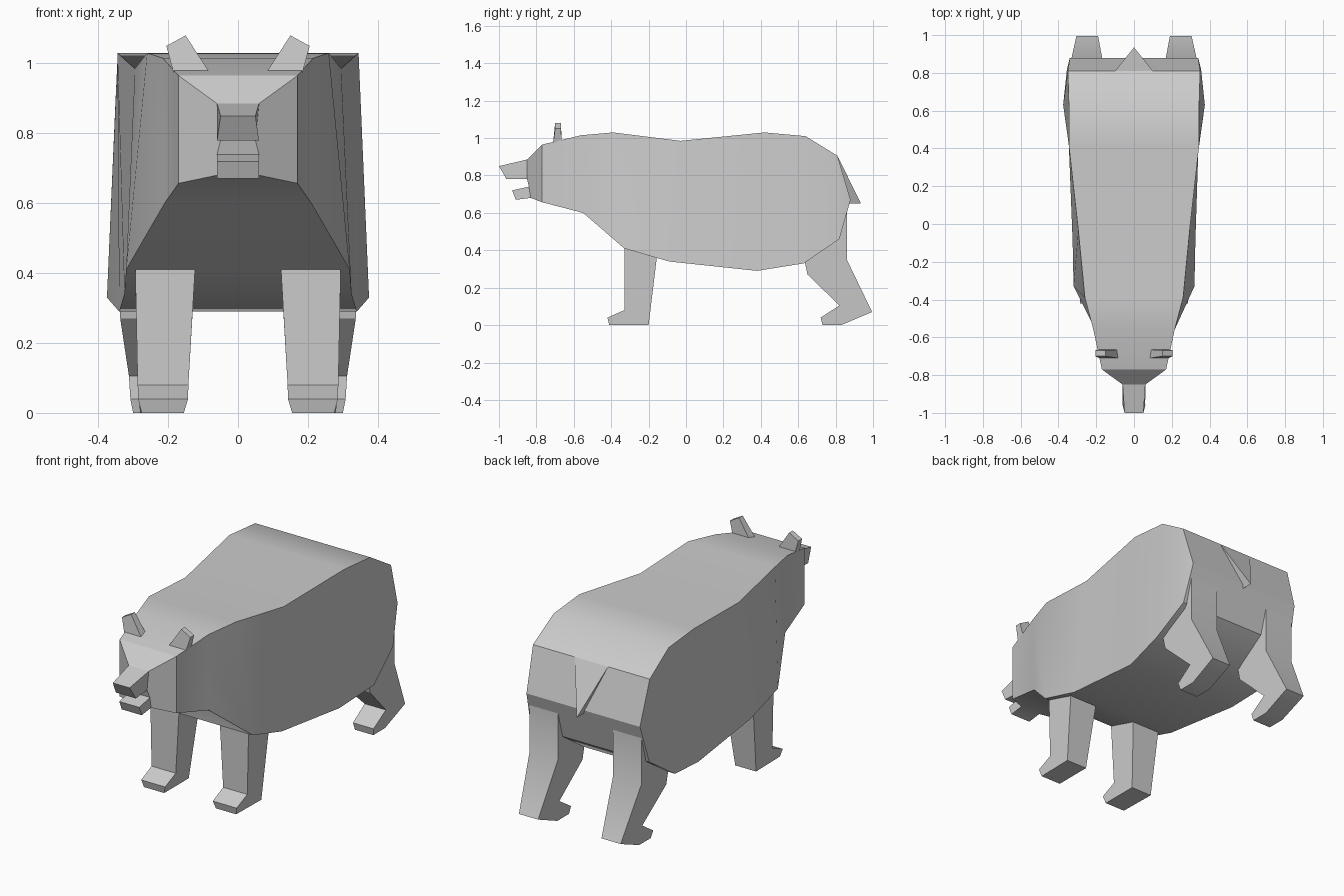
import bpy, bmesh, math

if "Cube" in bpy.data.objects:
    bpy.data.objects.remove(bpy.data.objects["Cube"])

fur = bpy.data.materials.new("grey fur")
fur.diffuse_color = (0.6, 0.6, 0.6, 1)
fur.use_nodes = True
fur.node_tree.nodes["Principled BSDF"].inputs["Base Color"].default_value = fur.diffuse_color


def slab(name, outline, sides=None, mirrored=False, smooth=True):
    """Closed (y, z, x_low, x_high) outline spanned across x; sides = index lists of the side faces."""
    bm = bmesh.new()
    low = [bm.verts.new((a, y, z)) for y, z, a, b in outline]
    high = [bm.verts.new((b, y, z)) for y, z, a, b in outline]
    n = len(outline)
    for i in range(n):
        j = (i + 1) % n
        bm.faces.new((low[i], low[j], high[j], high[i]))
    for side in sides or [range(n)]:
        bm.faces.new([high[i] for i in side])
        bm.faces.new([low[i] for i in reversed(side)])
    if mirrored:
        copy = bmesh.ops.duplicate(bm, geom=bm.verts[:] + bm.edges[:] + bm.faces[:])["geom"]
        for v in copy:
            if isinstance(v, bmesh.types.BMVert):
                v.co.x = -v.co.x
    return finish(name, bm, smooth)


def finish(name, bm, smooth):
    bmesh.ops.recalc_face_normals(bm, faces=bm.faces[:])
    mesh = bpy.data.meshes.new(name)
    bm.to_mesh(mesh)
    bm.free()
    mesh.materials.append(fur)
    obj = bpy.data.objects.new(name, mesh)
    bpy.context.collection.objects.link(obj)
    if smooth:
        bpy.ops.object.select_all(action='DESELECT')
        obj.select_set(True)
        bpy.context.view_layer.objects.active = obj
        bpy.ops.object.shade_smooth_by_angle(angle=math.radians(30))
    return obj


# Body with head and open mouth: (y, z, half width) running over the back, then under the belly
profile = [
    (-1.0, .85, .05), (-.85, .885, .06), (-.77, .965, .17), (-.56, 1.015, .215),
    (-.39, 1.03, .26), (-.03, .985, .295), (.42, 1.03, .345), (.64, 1.01, .345),
    (.81, .905, .35), (.88, .67, .34), (.82, .46, .355), (.63, .33, .375),
    (.38, .29, .34), (-.09, .34, .325), (-.33, .41, .32), (-.55, .60, .21),
    (-.77, .657, .17), (-.83, .68, .06), (-.91, .67, .06), (-.93, .72, .06),
    (-.84, .74, .06), (-.85, .78, .05), (-.96, .78, .06)]
flanks = [[i, i + 1, 17 - i, 18 - i] for i in range(2, 8)]
flanks += [[8, 9, 10], [1, 2, 16, 17, 20, 21], [0, 1, 21, 22], [17, 18, 19, 20]]
slab("body", [(y, z, -w, w) for y, z, w in profile], flanks)

# Front legs with small paws
slab("front_legs", [
    (-.33, .41, .123, .294), (-.33, .08, .142, .287), (-.42, .04, .143, .286),
    (-.41, 0, .155, .276), (-.20, 0, .155, .28), (-.155, .37, .125, .294),
    (-.15, .42, .123, .294)], mirrored=True)

# Hind legs with raised heels
slab("hind_legs", [
    (.86, .655, .165, .335), (.86, .35, .165, .335), (.995, .07, .19, .305),
    (.83, 0, .19, .30), (.73, 0, .19, .30), (.72, .04, .185, .308),
    (.82, .105, .185, .312), (.65, .27, .165, .337), (.63, .36, .165, .338),
    (.78, .655, .165, .335)], mirrored=True)

# Ears: slanted plates
bm = bmesh.new()
for s in (-1, 1):
    rings = []
    for dy in (0, .045):
        rings.append([bm.verts.new((s * x, y + dy * k, z)) for x, z, y, k in (
            (.085, .98, -.71, 1), (.15, 1.08, -.70, .7), (.205, 1.05, -.70, .7), (.185, .975, -.71, 1))])
    bm.faces.new(rings[0])
    bm.faces.new(rings[1][::-1])
    for i in range(4):
        j = (i + 1) % 4
        bm.faces.new((rings[0][i], rings[0][j], rings[1][j], rings[1][i]))
finish("ears", bm, False)

# Tail: thin wedge pointing down
bm = bmesh.new()
v = [bm.verts.new(p) for p in ((-.1, .81, .905), (.1, .81, .905), (0, .935, .65), (0, .87, .65))]
for f in ((0, 1, 2), (0, 2, 3), (1, 3, 2), (0, 3, 1)):
    bm.faces.new([v[i] for i in f])
finish("tail", bm, False)
